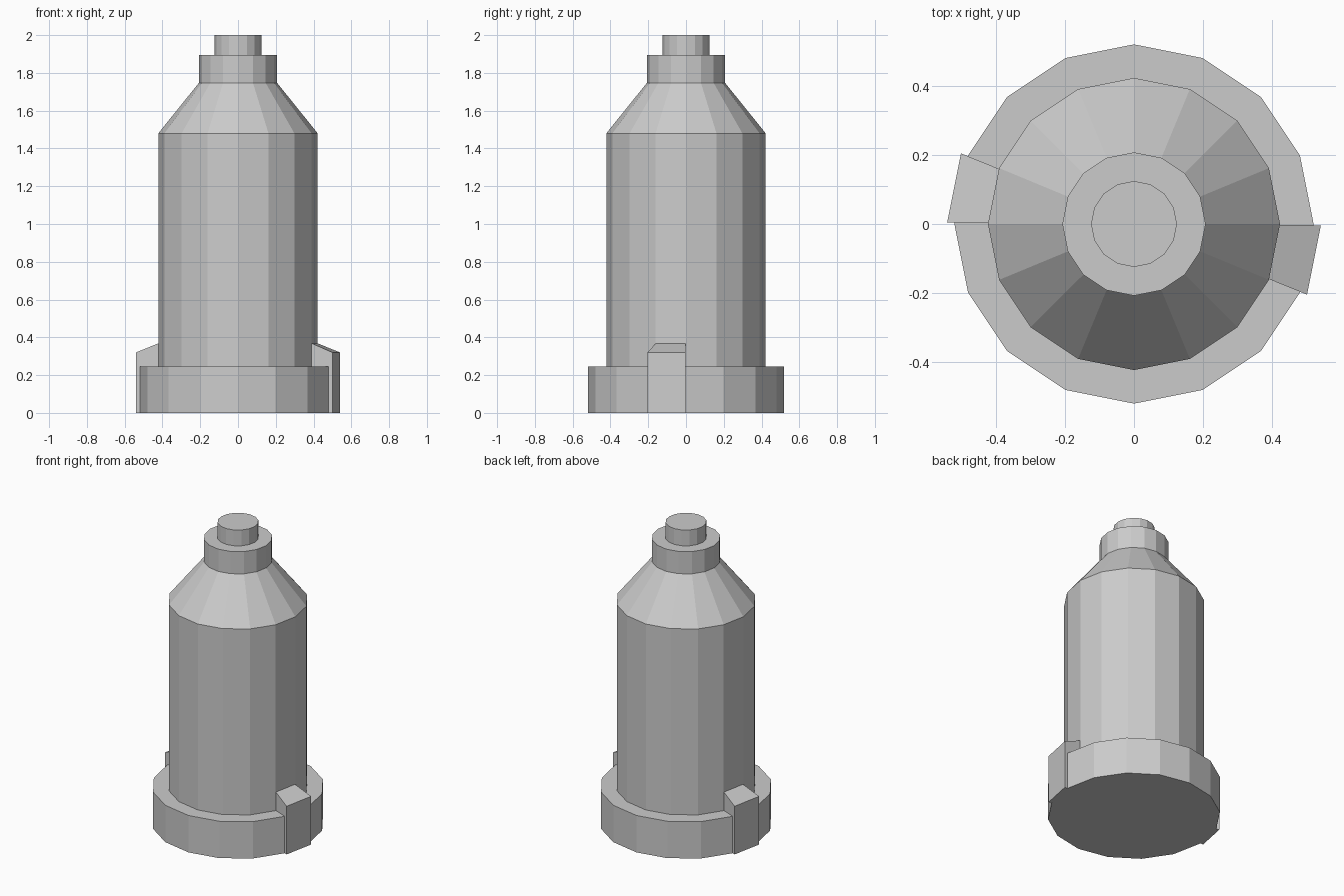
import bpy
import bmesh
from math import cos, sin, pi, radians

if "Cube" in bpy.data.objects:
    bpy.data.objects.remove(bpy.data.objects["Cube"])

SIDES = 16


def make_object(name, bm):
    bmesh.ops.recalc_face_normals(bm, faces=bm.faces)
    mesh = bpy.data.meshes.new(name)
    bm.to_mesh(mesh)
    bm.free()
    obj = bpy.data.objects.new(name, mesh)
    bpy.context.collection.objects.link(obj)
    return obj


def lathe(name, profile):
    """Closed faceted solid from (radius, height) points, capped at both ends."""
    bm = bmesh.new()
    rings = [[bm.verts.new((r * cos(2 * pi * i / SIDES), r * sin(2 * pi * i / SIDES), z))
              for i in range(SIDES)] for r, z in profile]
    for low, high in zip(rings, rings[1:]):
        for i in range(SIDES):
            j = (i + 1) % SIDES
            bm.faces.new((low[i], low[j], high[j], high[i]))
    bm.faces.new(rings[0][::-1])
    bm.faces.new(rings[-1])
    return make_object(name, bm)


def lug(name, turn):
    """Wedge-topped lug covering one facet of the base."""
    section = [(0.40, 0.0), (0.54, 0.0), (0.54, 0.32), (0.422, 0.368), (0.40, 0.368)]
    bm = bmesh.new()
    ends = []
    for angle in (turn - radians(22.2), turn - radians(0.4)):
        ends.append([bm.verts.new((r * cos(angle), r * sin(angle), z)) for r, z in section])
    a, b = ends
    for i in range(len(section)):
        j = (i + 1) % len(section)
        bm.faces.new((a[i], a[j], b[j], b[i]))
    bm.faces.new(a[::-1])
    bm.faces.new(b)
    return make_object(name, bm)


# Stepped body: base flange, barrel, shoulder, collar and top button
lathe("bottle_body", [
    (0.519, 0.0), (0.519, 0.245),
    (0.422, 0.245), (0.422, 1.48),
    (0.207, 1.747), (0.207, 1.895),
    (0.124, 1.895), (0.124, 2.0),
])

# Two opposite locking lugs on the base
lug("right_lug", 0.0)
lug("left_lug", pi)
